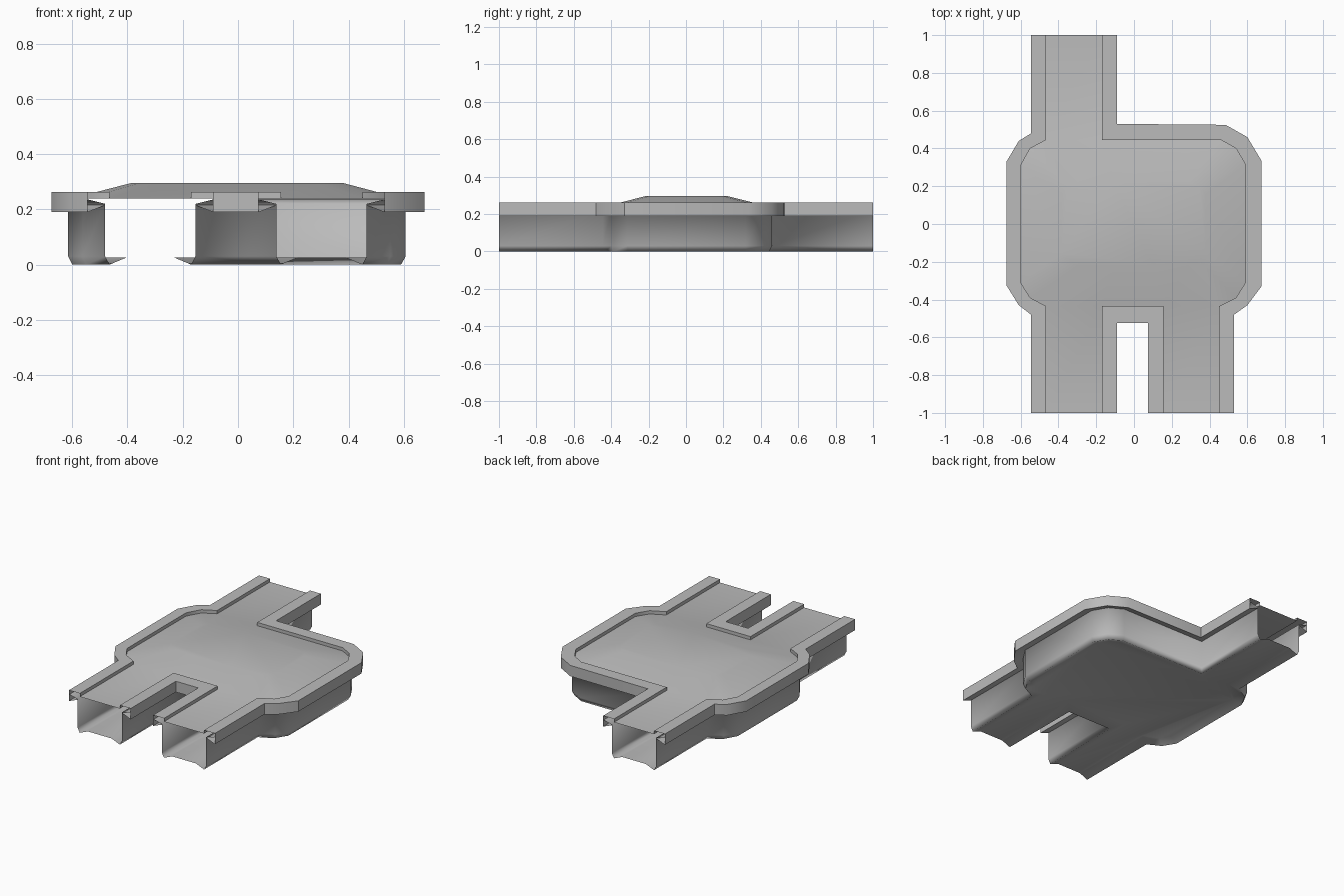
import bpy, math

cube = bpy.data.objects.get("Cube")
if cube:
    bpy.data.objects.remove(cube, do_unlink=True)

grey = bpy.data.materials.new("plain_grey")
grey.use_nodes = True
colour = (0.5, 0.5, 0.5, 1)
grey.diffuse_color = colour
grey.node_tree.nodes["Principled BSDF"].inputs["Base Color"].default_value = colour

# Outer and inner plan outlines of the rim, clockwise from the rear duct
outer = [(-.545, 1), (-.09, 1), (-.09, .53), (.485, .525), (.6, .46), (.675, .335),
         (.675, -.33), (.6, -.43), (.53, -.48), (.53, -1), (.075, -1), (.075, -.525),
         (-.09, -.525), (-.09, -1), (-.545, -1), (-.545, -.48), (-.61, -.43),
         (-.675, -.325), (-.675, .33), (-.61, .44), (-.545, .48)]
inner = [(-.465, 1), (-.17, 1), (-.17, .445), (.46, .445), (.54, .4), (.59, .315),
         (.59, -.31), (.54, -.39), (.45, -.435), (.45, -1), (.155, -1), (.155, -.435),
         (-.17, -.435), (-.17, -1), (-.465, -1), (-.465, -.435), (-.55, -.39),
         (-.6, -.31), (-.6, .31), (-.55, .4), (-.465, .445)]


def level(t, z):
    """Outline at fraction t from the inner to the outer plan, at height z."""
    return [(a + (c - a) * t, b + (d - b) * t, z)
            for (a, b), (c, d) in zip(inner, outer)]


def strips(loops):
    """Quads joining successive outlines, left open at the duct mouths."""
    n = len(loops[0])
    faces = []
    for k in range(len(loops) - 1):
        for i in range(n):
            j = (i + 1) % n
            if abs(loops[0][i][1]) > .99 and abs(loops[0][j][1]) > .99:
                continue
            a, b = k * n, (k + 1) * n
            faces.append((a + j, a + i, b + i, b + j))
    return faces


def make(name, verts, faces, angle):
    mesh = bpy.data.meshes.new(name)
    mesh.from_pydata(verts, [], faces)
    mesh.materials.append(grey)
    obj = bpy.data.objects.new(name, mesh)
    bpy.context.collection.objects.link(obj)
    bpy.ops.object.select_all(action='DESELECT')
    obj.select_set(True)
    bpy.context.view_layer.objects.active = obj
    bpy.ops.object.shade_smooth_by_angle(angle=math.radians(angle))
    return obj


# Tray: raised floor, rounded lower edge, side walls and a thin lip
loops = [level(-.75, .025), level(0, 0), level(.2, .03), level(.2, .22), level(.95, .235)]
floor = tuple(range(len(inner)))
make("tray", sum(loops, []), [floor] + strips(loops), 85)

# Rim: hollow band around the top edge
loops = [level(.2, .215), level(1, .19), level(1, .262), level(0, .262), level(0, .24)]
make("rim", sum(loops, []), strips(loops), 35)

# Lid: shallow dome over the chamber, flat plates over the ducts
edge = [(x, y, .24) for x, y in inner if abs(y) < .99]
crown = [(x * .64, y * .5, .296) for x, y, z in edge]
verts = edge + crown
faces = strips([edge, crown])
faces.append(tuple(reversed(range(len(edge), len(verts)))))


def corner(x, y):
    return next(i for i, v in enumerate(edge) if v[:2] == (x, y))


for left, right, root, mouth in ((-.465, -.17, .445, 1), (-.465, -.17, -.435, -1),
                                 (.155, .45, -.435, -1)):
    k = len(verts)
    verts += [(left, mouth, .24), (right, mouth, .24)]
    quad = (corner(left, root), corner(right, root), k + 1, k)
    faces.append(quad if mouth > 0 else quad[::-1])
make("lid", verts, faces, 40)
